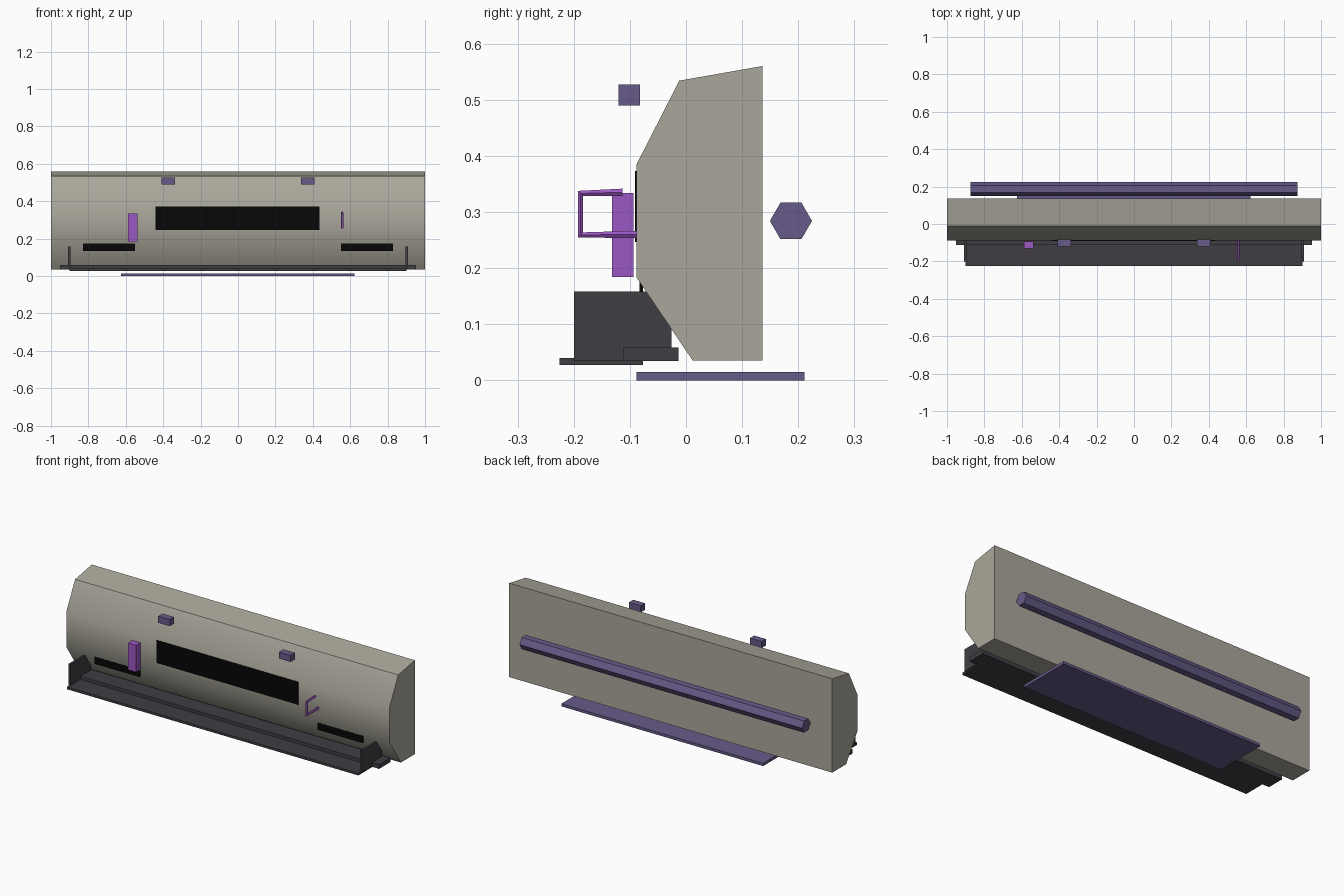
import bpy
import bmesh
from math import radians, cos, sin, pi

cube = bpy.data.objects.get("Cube")
if cube:
    bpy.data.objects.remove(cube, do_unlink=True)


def material(name, rgb):
    m = bpy.data.materials.new(name)
    m.use_nodes = True
    m.diffuse_color = (*rgb, 1)
    m.node_tree.nodes["Principled BSDF"].inputs["Base Color"].default_value = (*rgb, 1)
    return m


stone = material("warm grey", (0.40, 0.385, 0.325))
violet = material("slate violet", (0.135, 0.105, 0.25))
purple = material("bright purple", (0.33, 0.098, 0.55))
charcoal = material("charcoal", (0.05, 0.048, 0.056))
black = material("black", (0.002, 0.002, 0.002))


def extrude(name, profile, x0, x1, mat):
    """Extrude a (y, z) profile along x."""
    bm = bmesh.new()
    face = bm.faces.new([bm.verts.new((x0, y, z)) for y, z in profile])
    side = bmesh.ops.extrude_face_region(bm, geom=[face])["geom"]
    moved = [v for v in side if isinstance(v, bmesh.types.BMVert)]
    bmesh.ops.translate(bm, verts=moved, vec=(x1 - x0, 0, 0))
    bmesh.ops.recalc_face_normals(bm, faces=bm.faces)
    mesh = bpy.data.meshes.new(name)
    bm.to_mesh(mesh)
    bm.free()
    mesh.materials.append(mat)
    obj = bpy.data.objects.new(name, mesh)
    bpy.context.collection.objects.link(obj)
    return obj


def box(name, x, y, z, mat):
    profile = [(y[0], z[0]), (y[1], z[0]), (y[1], z[1]), (y[0], z[1])]
    return extrude(name, profile, x[0], x[1], mat)


# Main body with a smooth angled front
body = extrude("body", [(0.012, 0.035), (0.136, 0.035), (0.136, 0.56),
                        (-0.012, 0.534), (-0.088, 0.385), (-0.088, 0.183)], -1, 1, stone)
bpy.ops.object.select_all(action="DESELECT")
body.select_set(True)
bpy.context.view_layer.objects.active = body
bpy.ops.object.shade_smooth_by_angle(angle=radians(40))

# Dark panels on the front
box("front_panel", (-0.44, 0.436), (-0.091, -0.085), (0.246, 0.373), black)

# Lower tray and its crossbar
box("tray_floor", (-0.902, 0.902), (-0.225, -0.077), (0.027, 0.04), charcoal)
box("tray_crossbar", (-0.952, 0.952), (-0.112, -0.013), (0.034, 0.058), charcoal)

# Mirrored parts
for side, s in (("right", -1), ("left", 1)):
    def span(a, b):
        return sorted((s * a, s * b))
    box(side + "_slot", span(0.55, 0.83), (-0.083, -0.077), (0.134, 0.175), black)
    box(side + "_tray_end", span(0.896, 0.908), (-0.2, -0.026), (0.034, 0.158), charcoal)
    box(side + "_top_block", span(0.338, 0.41), (-0.12, -0.082), (0.49, 0.527), violet)

# Hexagonal rear rod and base plate
hexagon = [(0.187 + 0.0375 * cos(i * pi / 3), 0.284 + 0.0375 * sin(i * pi / 3)) for i in range(6)]
extrude("rear_rod", hexagon, -0.875, 0.873, violet)
box("base_plate", (-0.625, 0.624), (-0.088, 0.211), (0, 0.015), violet)

# Purple lever block
box("lever_block", (-0.588, -0.538), (-0.132, -0.094), (0.184, 0.334), purple)

# Purple hook handle: a six-sided tube bent into a U
curve = bpy.data.curves.new("hook_path", "CURVE")
curve.dimensions = "3D"
curve.bevel_depth = 0.0075
curve.bevel_resolution = 1
curve.use_fill_caps = True
path = [(-0.113, 0.335), (-0.188, 0.333), (-0.188, 0.259), (-0.086, 0.26)]
spline = curve.splines.new("POLY")
spline.points.add(len(path) - 1)
for point, (y, z) in zip(spline.points, path):
    point.co = (0.557, y, z, 1)
temp = bpy.data.objects.new("hook_path", curve)
bpy.context.collection.objects.link(temp)
bpy.context.view_layer.update()
hook_mesh = bpy.data.meshes.new_from_object(
    temp.evaluated_get(bpy.context.evaluated_depsgraph_get()))
bpy.data.objects.remove(temp, do_unlink=True)
hook_mesh.materials.clear()
hook_mesh.materials.append(purple)
for poly in hook_mesh.polygons:
    poly.use_smooth = False
hook = bpy.data.objects.new("hook_handle", hook_mesh)
bpy.context.collection.objects.link(hook)
